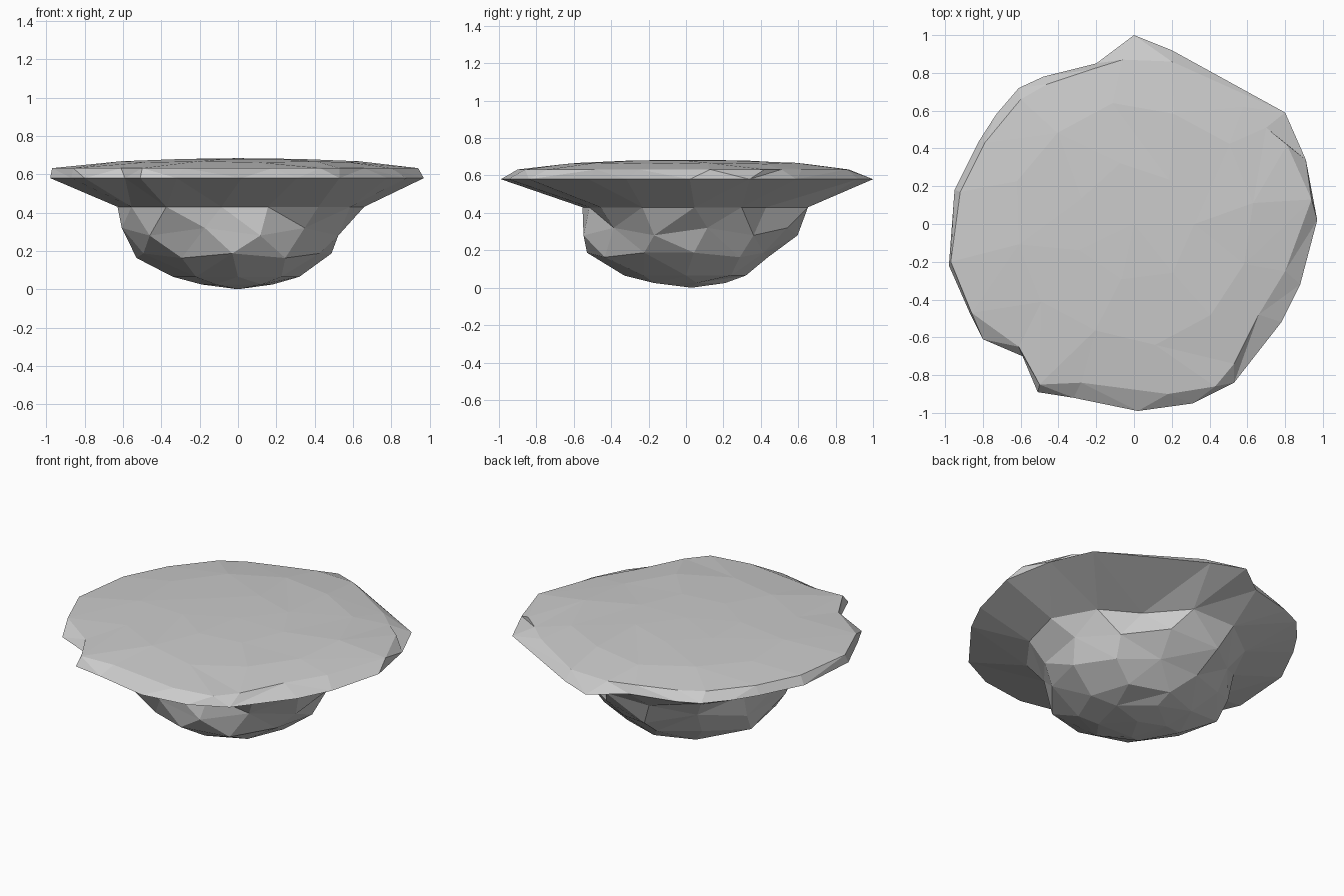
import bpy, bmesh
from math import cos, sin, atan2, radians, tau

if "Cube" in bpy.data.objects:
    bpy.data.objects.remove(bpy.data.objects["Cube"])

bm = bmesh.new()


def add_ring(points):
    """Closed ring of vertices sorted by angle around the centre."""
    points = sorted(points, key=lambda p: atan2(p[1], p[0]) % tau)
    return [bm.verts.new(p) for p in points]


def polar_ring(radii, z, turn=0.0, wobble=0.0):
    step = 360 / len(radii)
    return add_ring([(r * cos(radians(i * step + turn)), r * sin(radians(i * step + turn)),
                      z + wobble * (-1) ** i) for i, r in enumerate(radii)])


def stitch(a, b):
    """Triangulated band between two rings with any vertex counts."""
    def ang(ring, k):
        v = ring[k % len(ring)].co
        return atan2(v.y, v.x) % tau + tau * (k // len(ring))
    i = j = 0
    while i < len(a) or j < len(b):
        va, vb = a[i % len(a)], b[j % len(b)]
        if j >= len(b) or (i < len(a) and ang(a, i + 1) <= ang(b, j + 1)):
            i += 1
            bm.faces.new((va, vb, a[i % len(a)]))
        else:
            j += 1
            bm.faces.new((va, vb, b[j % len(b)]))


def cap(ring, centre):
    c = bm.verts.new(centre)
    for k, v in enumerate(ring):
        bm.faces.new((v, ring[(k + 1) % len(ring)], c))


# Ragged outer lip
rim_xy = [(.97, .02), (.91, .34), (.80, .59), (.20, .92), (0, 1), (-.20, .85),
          (-.48, .78), (-.61, .72), (-.73, .58), (-.82, .44), (-.95, .18),
          (-.98, -.22), (-.87, -.47), (-.80, -.61), (-.59, -.70), (-.51, -.89),
          (-.32, -.92), (.02, -.99), (.31, -.95), (.53, -.84), (.78, -.52), (.88, -.32)]
rim = add_ring([(x, y, .58) for x, y in rim_xy])

# Top edge, set back from the lip where its side shows
edge_xy = [(.94, .13), (.81, .42), (.70, .51), (.58, .62), (.20, .86), (-.06, .87),
           (-.22, .82), (-.46, .74), (-.60, .66), (-.79, .43), (-.92, .17), (-.97, -.20),
           (-.86, -.47), (-.61, -.65), (-.50, -.85), (-.28, -.84), (.18, -.90),
           (.43, -.86), (.53, -.74), (.66, -.48), (.80, -.25)]
edge = add_ring([(x, y, .632) for x, y in edge_xy])

# Gently domed top
dome = polar_ring([.64, .66, .62, .65, .63, .66, .62, .64, .60, .65, .63, .62], .665, 10, .003)
crown = polar_ring([.32, .30, .33, .31, .32, .30, .33], .68)
stitch(rim, edge)
stitch(edge, dome)
stitch(dome, crown)
cap(crown, (0, 0, .684))

# Rocky underside, from below the lip down to the base
rock = [polar_ring([.66, .60, .52, .66, .68, .64, .60, .63, .64, .66, .56, .54, .62, .63], .43, 4),
        polar_ring([.55, .54, .57, .61, .54, .58, .62, .62, .56, .56, .52, .55], .30, 12, .02),
        polar_ring([.49, .47, .44, .45, .48, .54, .53, .50, .53, .50, .48], .175, 5, .012),
        polar_ring([.32, .34, .32, .33, .34, .31, .33, .32], .065),
        polar_ring([.19, .21, .20, .20, .21], .025, 18)]
for upper, lower in zip([rim] + rock, rock):
    stitch(upper, lower)
cap(rock[-1], (0, .03, 0))

bmesh.ops.recalc_face_normals(bm, faces=bm.faces)
mesh = bpy.data.meshes.new("rock_island")
bm.to_mesh(mesh)
bm.free()
island = bpy.data.objects.new("rock_island", mesh)
bpy.context.collection.objects.link(island)
